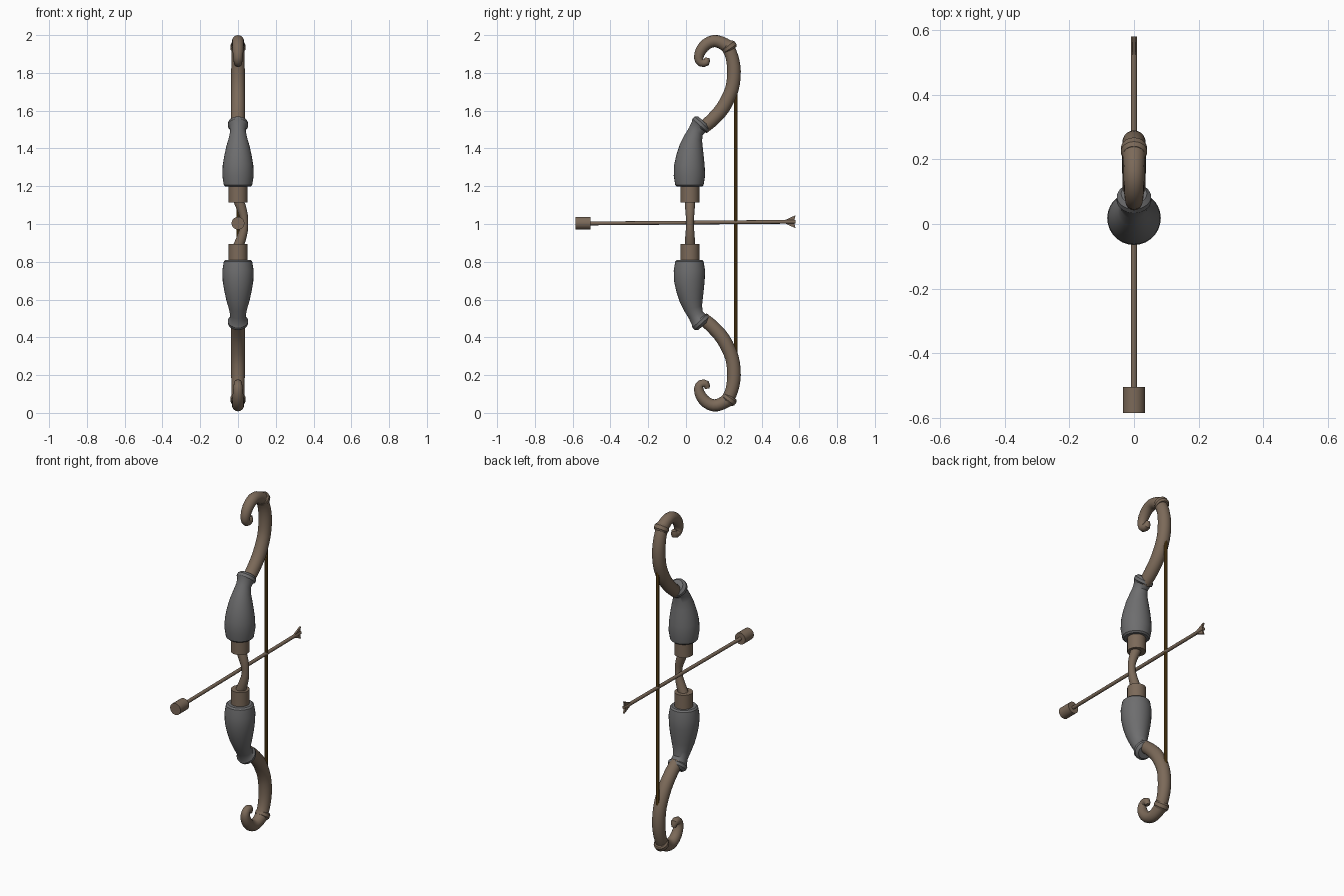
import bpy, bmesh, math
from mathutils import Vector

if "Cube" in bpy.data.objects:
    bpy.data.objects.remove(bpy.data.objects["Cube"])

MID = 1.004  # height of the mirror plane


def material(name, rgb):
    m = bpy.data.materials.new(name)
    m.diffuse_color = (*rgb, 1)
    m.use_nodes = True
    m.node_tree.nodes["Principled BSDF"].inputs["Base Color"].default_value = m.diffuse_color
    return m


WOOD = material("brown wood", (0.20, 0.143, 0.10))
GREY = material("grey metal", (0.155, 0.155, 0.158))
CORD = material("golden brown cord", (0.15, 0.075, 0.012))


def finish(name, bm, mat):
    bmesh.ops.recalc_face_normals(bm, faces=bm.faces)
    me = bpy.data.meshes.new(name)
    bm.to_mesh(me)
    bm.free()
    me.materials.append(mat)
    ob = bpy.data.objects.new(name, me)
    bpy.context.collection.objects.link(ob)
    bpy.ops.object.select_all(action='DESELECT')
    ob.select_set(True)
    bpy.context.view_layer.objects.active = ob
    bpy.ops.object.shade_smooth_by_angle(angle=math.radians(32))
    return ob


def refine(pts, steps):
    """Catmull-Rom subdivision of (x, y, z, radius) points."""
    p = [Vector(q) for q in pts]
    p = [2 * p[0] - p[1]] + p + [2 * p[-1] - p[-2]]
    out = []
    for i in range(1, len(p) - 2):
        a, b, c, d = p[i - 1:i + 3]
        for s in range(steps):
            t = s / steps
            out.append(0.5 * (2 * b + (c - a) * t + (2 * a - 5 * b + 4 * c - d) * t * t
                              + (3 * b - a - 3 * c + d) * t ** 3))
    return out + [p[-2]]


def tube(name, pts, mat, binormal=(1, 0, 0), sides=20, steps=1, flip=False):
    """Round tube of varying radius along a planar path."""
    p = refine(pts, steps)
    bm = bmesh.new()
    side = Vector(binormal)
    rings = []
    for i, q in enumerate(p):
        tan = (p[min(i + 1, len(p) - 1)] - p[max(i - 1, 0)]).to_3d().normalized()
        nor = side.cross(tan)
        ring = []
        for k in range(sides):
            a = 2 * math.pi * k / sides
            v = q.to_3d() + q.w * (math.cos(a) * side + math.sin(a) * nor)
            if flip:
                v.z = 2 * MID - v.z
            ring.append(bm.verts.new(v))
        rings.append(ring)
    for r0, r1 in zip(rings, rings[1:]):
        for k in range(sides):
            j = (k + 1) % sides
            bm.faces.new((r0[k], r0[j], r1[j], r1[k]))
    bm.faces.new(rings[0])
    bm.faces.new(rings[-1])
    return finish(name, bm, mat)


def in_plane(pts):
    return [(0, *q) for q in pts]


# Profiles of one half, as (y, z, radius)
collar = [(0.021, 1.115, 0.050), (0.021, 1.205, 0.050)]
bulb = [(0.018, 1.198, 0.066), (0.018, 1.206, 0.075), (0.018, 1.255, 0.083),
        (0.018, 1.31, 0.081), (0.022, 1.36, 0.073), (0.028, 1.41, 0.062),
        (0.038, 1.455, 0.049), (0.052, 1.49, 0.041), (0.067, 1.513, 0.045),
        (0.074, 1.521, 0.054), (0.085, 1.533, 0.053), (0.094, 1.543, 0.040)]
limb = [(0.087, 1.507, 0.034), (0.140, 1.552, 0.036), (0.198, 1.619, 0.037),
        (0.243, 1.715, 0.036), (0.254, 1.809, 0.036), (0.243, 1.885, 0.034),
        (0.219, 1.942, 0.033)]
joint = [(0.238, 1.921, 0.034), (0.234, 1.928, 0.041), (0.223, 1.943, 0.041),
         (0.216, 1.951, 0.033)]
curl = [(0.222, 1.940, 0.036), (0.182, 1.962, 0.033), (0.145, 1.968, 0.032),
        (0.108, 1.952, 0.031), (0.080, 1.920, 0.029), (0.067, 1.880, 0.025),
        (0.080, 1.855, 0.022), (0.106, 1.856, 0.021), (0.113, 1.880, 0.012)]

for half, flip in (("upper", False), ("lower", True)):
    tube(half + "_collar", in_plane(collar), WOOD, sides=24, flip=flip)
    tube(half + "_metal_sleeve", in_plane(bulb), GREY, sides=28, flip=flip)
    tube(half + "_limb", in_plane(limb), WOOD, steps=3, flip=flip)
    tube(half + "_limb_ring", in_plane(joint), WOOD, flip=flip)
    tube(half + "_curled_tip", in_plane(curl), WOOD, sides=16, steps=2, flip=flip)

# Grip bowed sideways around the arrow
tube("grip", [(0.000, 0.021, 0.88, 0.027), (0.016, 0.021, 0.92, 0.026),
              (0.031, 0.021, 0.97, 0.022), (0.034, 0.021, 1.004, 0.020),
              (0.031, 0.021, 1.04, 0.022), (0.016, 0.021, 1.09, 0.026),
              (0.000, 0.021, 1.13, 0.027)],
     WOOD, binormal=(0, 1, 0), sides=16, steps=2)

# Bowstring
tube("bowstring", [(0, 0.264, 0.30, 0.009), (0, 0.264, 1.708, 0.009)], CORD, sides=10)

# Arrow: shaft, blunt head and swallowtail fin
tube("arrow_shaft", in_plane([(-0.51, 1.003, 0.010), (0.58, 1.012, 0.010)]), WOOD, sides=12)
tube("arrow_head", in_plane([(-0.585, 1.004, 0.034), (-0.505, 1.004, 0.034)]), WOOD, sides=20)

bm = bmesh.new()
outline = [(0.505, 1.012), (0.581, 0.977), (0.570, 1.012), (0.581, 1.047)]
f = bm.faces.new([bm.verts.new((-0.005, y, z)) for y, z in outline])
ext = bmesh.ops.extrude_face_region(bm, geom=[f])
bmesh.ops.translate(bm, vec=(0.01, 0, 0),
                    verts=[g for g in ext["geom"] if isinstance(g, bmesh.types.BMVert)])
finish("arrow_fin", bm, WOOD)
